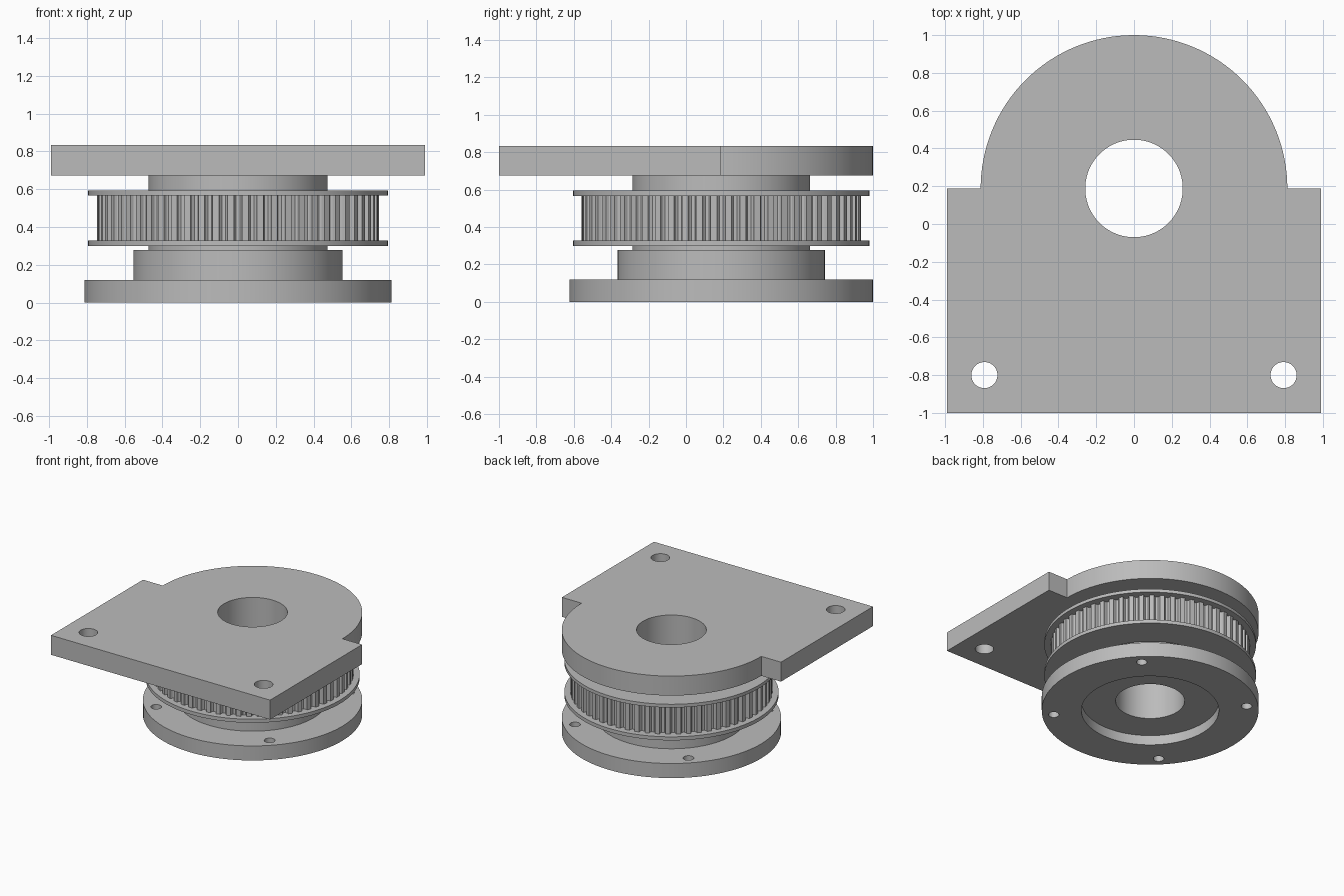
import bpy
import bmesh
from math import sin, cos, pi, radians

if "Cube" in bpy.data.objects:
    bpy.data.objects.remove(bpy.data.objects["Cube"])

AXIS_Y = 0.188      # all round parts share this vertical axis
BORE = 0.258
SEGMENTS = 128

grey = bpy.data.materials.new("plain_grey")
grey.use_nodes = True
colour = (0.5, 0.5, 0.5, 1)
grey.diffuse_color = colour
grey.node_tree.nodes["Principled BSDF"].inputs["Base Color"].default_value = colour


def polar(r, angle):
    return r * cos(angle), AXIS_Y + r * sin(angle)


def finish(name, bm):
    bmesh.ops.recalc_face_normals(bm, faces=bm.faces)
    mesh = bpy.data.meshes.new(name)
    bm.to_mesh(mesh)
    bm.free()
    mesh.materials.append(grey)
    ob = bpy.data.objects.new(name, mesh)
    bpy.context.collection.objects.link(ob)
    return ob


def activate(ob):
    bpy.ops.object.select_all(action='DESELECT')
    ob.select_set(True)
    bpy.context.view_layer.objects.active = ob


def smooth(ob, angle=25):
    activate(ob)
    bpy.ops.object.shade_smooth_by_angle(angle=radians(angle))


def lathe(name, profile):
    """Spin a closed (radius, height) profile into a solid ring."""
    bm = bmesh.new()
    rings = [[bm.verts.new((*polar(r, 2 * pi * i / SEGMENTS), z)) for r, z in profile]
             for i in range(SEGMENTS)]
    n = len(profile)
    for i in range(SEGMENTS):
        a, b = rings[i - 1], rings[i]
        for j in range(n):
            bm.faces.new((a[j - 1], b[j - 1], b[j], a[j]))
    return finish(name, bm)


def prism(name, outline, z0, z1, capped=True):
    """Raise a flat outline from z0 to z1."""
    bm = bmesh.new()
    low = [bm.verts.new((x, y, z0)) for x, y in outline]
    high = [bm.verts.new((x, y, z1)) for x, y in outline]
    for i in range(len(outline)):
        bm.faces.new((low[i - 1], low[i], high[i], high[i - 1]))
    if capped:
        bm.faces.new(low[::-1])
        bm.faces.new(high)
    return finish(name, bm)


def drill(ob, x, y, r, sides):
    """Cut a vertical round hole right through a part."""
    circle = [(x + r * cos(2 * pi * i / sides), y + r * sin(2 * pi * i / sides))
              for i in range(sides)]
    cutter = prism("hole_cutter", circle, -1, 2)
    cutter.hide_render = True
    mod = ob.modifiers.new("hole", 'BOOLEAN')
    mod.operation = 'DIFFERENCE'
    mod.solver = 'EXACT'
    mod.object = cutter
    activate(ob)
    bpy.ops.object.modifier_apply(modifier=mod.name)
    bpy.data.objects.remove(cutter)


# Base: wide flange, raised step, shallow recess underneath, four bolt holes
base = lathe("base_flange", [(BORE, 0.08), (0.515, 0.08), (0.515, 0), (0.812, 0),
                             (0.812, 0.119), (0.554, 0.119), (0.554, 0.278), (BORE, 0.278)])
for k in range(4):
    drill(base, *polar(0.725, pi / 4 + k * pi / 2), 0.04, 32)
smooth(base)

# Pulley: hub with two thin guide flanges
pulley = lathe("pulley_body", [(BORE, 0.278), (0.475, 0.278), (0.475, 0.299),
                               (0.793, 0.299), (0.793, 0.328), (0.7, 0.328),
                               (0.7, 0.567), (0.793, 0.567), (0.793, 0.594),
                               (0.475, 0.594), (0.475, 0.674), (BORE, 0.674)])
smooth(pulley)

# Belt teeth between the flanges
TEETH = 60
groove = [(-0.28, 0.747), (-0.24, 0.728), (-0.13, 0.718),
          (0.13, 0.718), (0.24, 0.728), (0.28, 0.747)]
outline = [polar(r, 2 * pi * (k + f) / TEETH) for k in range(TEETH) for f, r in groove]
smooth(prism("belt_teeth", outline, 0.328, 0.567, capped=False))

# Mounting plate: square front, round back, centre bore and two corner holes
arc = [polar(0.812, pi * i / 64) for i in range(65)]
plate = prism("mounting_plate",
              [(-0.99, AXIS_Y), (-0.99, -1), (0.99, -1), (0.99, AXIS_Y)] + arc,
              0.674, 0.833)
drill(plate, 0, AXIS_Y, BORE, SEGMENTS)
for side in (-1, 1):
    drill(plate, side * 0.792, -0.8, 0.069, 48)
smooth(plate)
